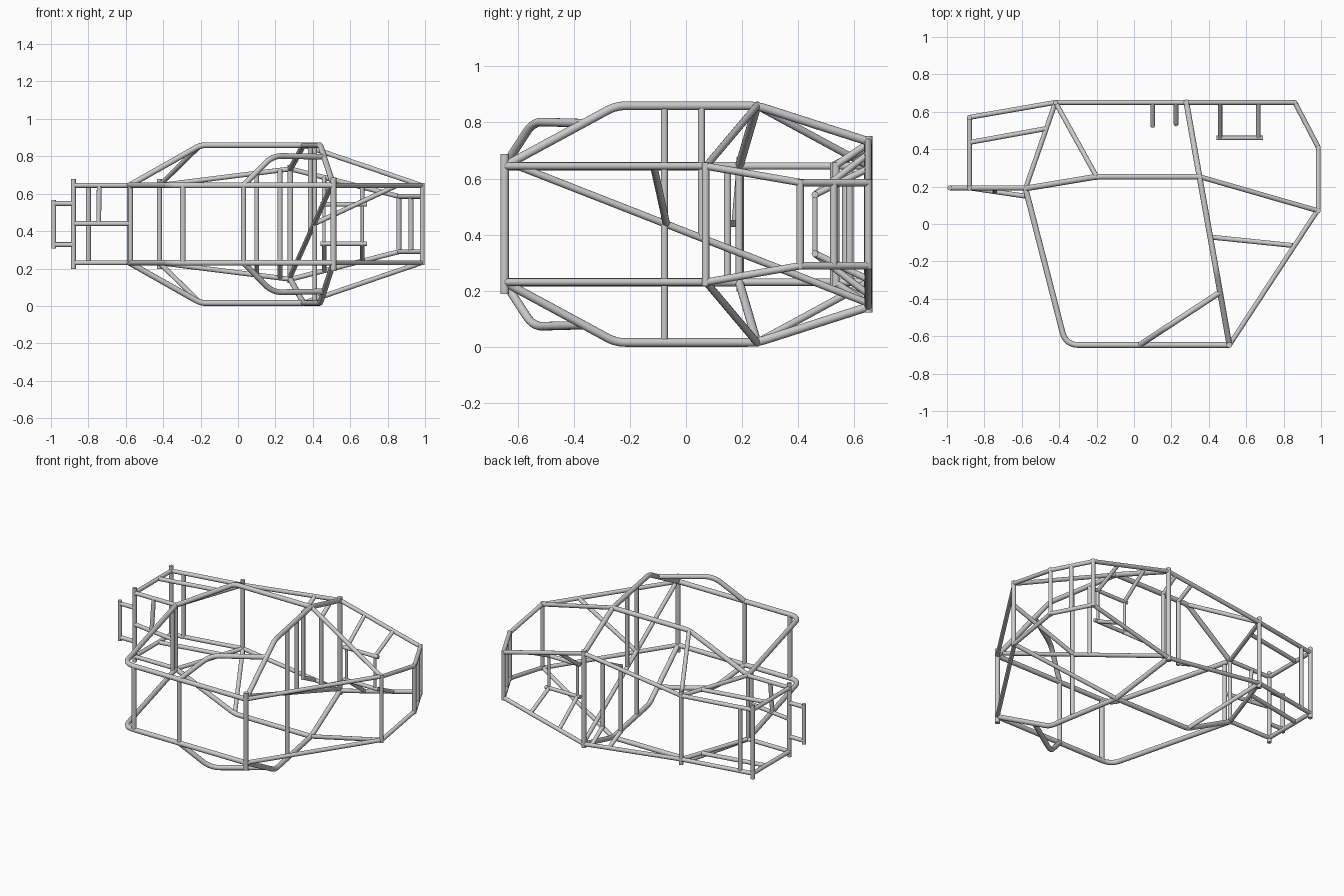
import bpy
import bmesh
from mathutils import Vector

if "Cube" in bpy.data.objects:
    bpy.data.objects.remove(bpy.data.objects["Cube"])

ZC = 0.4375   # mirror plane of the frame
R = 0.0153    # main tube radius
S = 0.0130    # secondary tube radius


def rounded(pts, bend):
    """Replace inner corners of a path with short curved bends."""
    pts = [Vector(p) for p in pts]
    if bend == 0 or len(pts) < 3:
        return pts
    out = [pts[0]]
    for a, b, c in zip(pts, pts[1:], pts[2:]):
        p = b + (a - b).normalized() * bend
        q = b + (c - b).normalized() * bend
        for i in range(9):
            t = i / 8
            out.append(p * (1 - t) ** 2 + b * 2 * t * (1 - t) + q * t * t)
    return out + [pts[-1]]


def tubes(name, paths, r):
    """Sweep a 16-sided ring along each path and cap the ends."""
    cu = bpy.data.curves.new(name, 'CURVE')
    cu.dimensions = '3D'
    cu.bevel_depth = r
    cu.bevel_resolution = 6
    cu.use_fill_caps = True
    for path in paths:
        sp = cu.splines.new('POLY')
        sp.points.add(len(path) - 1)
        for p, v in zip(sp.points, path):
            p.co = (*v, 1)
    ob = bpy.data.objects.new(name, cu)
    bpy.context.collection.objects.link(ob)
    bpy.ops.object.select_all(action='DESELECT')
    ob.select_set(True)
    bpy.context.view_layer.objects.active = ob
    bpy.ops.object.convert(target='MESH')
    ob = bpy.context.view_layer.objects.active
    bm = bmesh.new()
    bm.from_mesh(ob.data)
    bmesh.ops.remove_doubles(bm, verts=bm.verts, dist=1e-5)
    bmesh.ops.holes_fill(bm, edges=[e for e in bm.edges if e.is_boundary], sides=0)
    bmesh.ops.recalc_face_normals(bm, faces=bm.faces)
    bm.to_mesh(ob.data)
    bm.free()
    bpy.ops.object.shade_smooth_by_angle()


def pair(name, pts, r=R, bend=0):
    """Points are (x, y, half width); built on both sides."""
    tubes(name, [rounded([(x, y, ZC + s * w) for x, y, w in pts], bend)
                 for s in (1, -1)], r)


def cross(name, x, y, w, r=R):
    tubes(name, [[Vector((x, y, ZC - w)), Vector((x, y, ZC + w))]], r)


def single(name, a, b, r=S):
    tubes(name, [[Vector(a), Vector(b)]], r)


W = 0.207  # half width of roof and nose
F = 0.650  # floor y
T = -0.647  # roof y
# main hoop and long rails
pair("main_hoop", [(0.51, T, W), (0.44, -0.25, 0.422), (0.35, 0.253, 0.422),
                   (0.28, F, 0.295)], R, 0.035)
pair("roof_rail", [(-0.58, 0.19, W), (-0.365, T, W), (0.51, T, W)], R, 0.07)
pair("side_rail", [(-0.58, 0.19, W), (-0.20, 0.253, 0.422), (0.35, 0.253, 0.422)], R, 0.03)
pair("rear_side_rail", [(0.35, 0.253, 0.422), (0.98, 0.072, W)], S)
pair("nose_top_rail", [(-0.88, 0.193, W), (-0.58, 0.193, W)], S)
pair("nose_bottom_rail", [(-0.88, 0.57, W), (-0.42, F, W)], S)
pair("floor_rail", [(-0.42, F, W), (0.28, F, 0.295)], S)
pair("rear_floor_rail", [(0.28, F, 0.295), (0.86, F, 0.148)], S)
pair("rear_lower_post", [(0.86, F, 0.148), (0.985, 0.41, 0.148)], S)
pair("rear_upper_post", [(0.985, 0.41, 0.148), (0.985, 0.07, W)], S)
pair("rear_roof_stay", [(0.51, T, W), (0.98, 0.07, W)], S)
pair("nose_post", [(-0.88, 0.57, W), (-0.88, 0.193, W)], S)
pair("nose_middle_rail", [(-0.88, 0.436, W), (-0.47, 0.51, W)], S)
pair("front_hinge_post", [(-0.42, F, W), (-0.58, 0.19, W)], S)
pair("door_brace", [(-0.42, F, W), (-0.20, 0.253, 0.422)], S)
pair("head_guard", [(0.03, T, W), (0.185, -0.545, 0.365), (0.46, -0.365, 0.36)], R, 0.06)

# cross members
for name, x, y, w, r in [
        ("hoop_top_bar", 0.51, T, 0.25, R), ("hoop_bottom_bar", 0.28, F, 0.315, R),
        ("hoop_middle_bar", 0.41, -0.077, 0.41, S), ("roof_front_bar", -0.295, T, W, R),
        ("roof_middle_bar", 0.03, T, W, S), ("floor_front_bar", -0.42, F, 0.24, S),
        ("nose_bottom_bar", -0.88, 0.57, 0.24, S), ("nose_top_bar", -0.88, 0.193, 0.24, S),
        ("nose_floor_bar", -0.80, 0.584, W, S), ("dash_bar", -0.58, 0.19, W, S),
        ("steering_bar", -0.575, 0.148, W, S), ("rear_floor_bar", 0.86, F, 0.16, S),
        ("rear_lower_bar", 0.925, 0.527, 0.148, S), ("rear_middle_bar", 0.985, 0.407, 0.16, S),
        ("rear_top_bar", 0.985, 0.07, 0.22, S)]:
    cross(name, x, y, w, r)

# one-sided braces
single("hoop_diagonal", (0.50, -0.60, ZC + W), (0.28, 0.645, ZC - 0.28))
single("hoop_harness_bar", (0.386, 0.055, 0.39), (0.386, 0.055, ZC + 0.42))
single("rear_diagonal", (0.41, -0.07, 0.44), (0.85, -0.115, ZC + W))
single("steering_support", (-0.88, 0.193, 0.44), (-0.575, 0.148, 0.44))
single("pedal_support", (-0.745, 0.175, 0.44), (-0.742, 0.193, ZC + W))

# seat mounts
for i, (x, y, w) in enumerate([(0.10, 0.527, 0.273), (0.225, 0.535, 0.288)]):
    cross(f"seat_bar_{i + 1}", x, y, 0.22, S)
    pair(f"seat_bar_tab_{i + 1}", [(x, y, 0.21), (x, F, w)], S)

# engine cradle
pair("engine_mount_rail", [(0.44, 0.46, 0.105), (0.69, 0.46, 0.105)], 0.012)
for i, (x, w) in enumerate([(0.46, 0.25), (0.665, 0.198)]):
    pair(f"engine_mount_leg_{i + 1}", [(x, 0.46, 0.105), (x, F, w)], 0.012)
    cross(f"engine_mount_link_{i + 1}", x, 0.46, 0.105, 0.009)

# front bumper
cross("bumper_bar", -0.985, 0.193, 0.13, S)
pair("bumper_arm", [(-0.88, 0.193, 0.11), (-0.985, 0.193, 0.11)], S)
